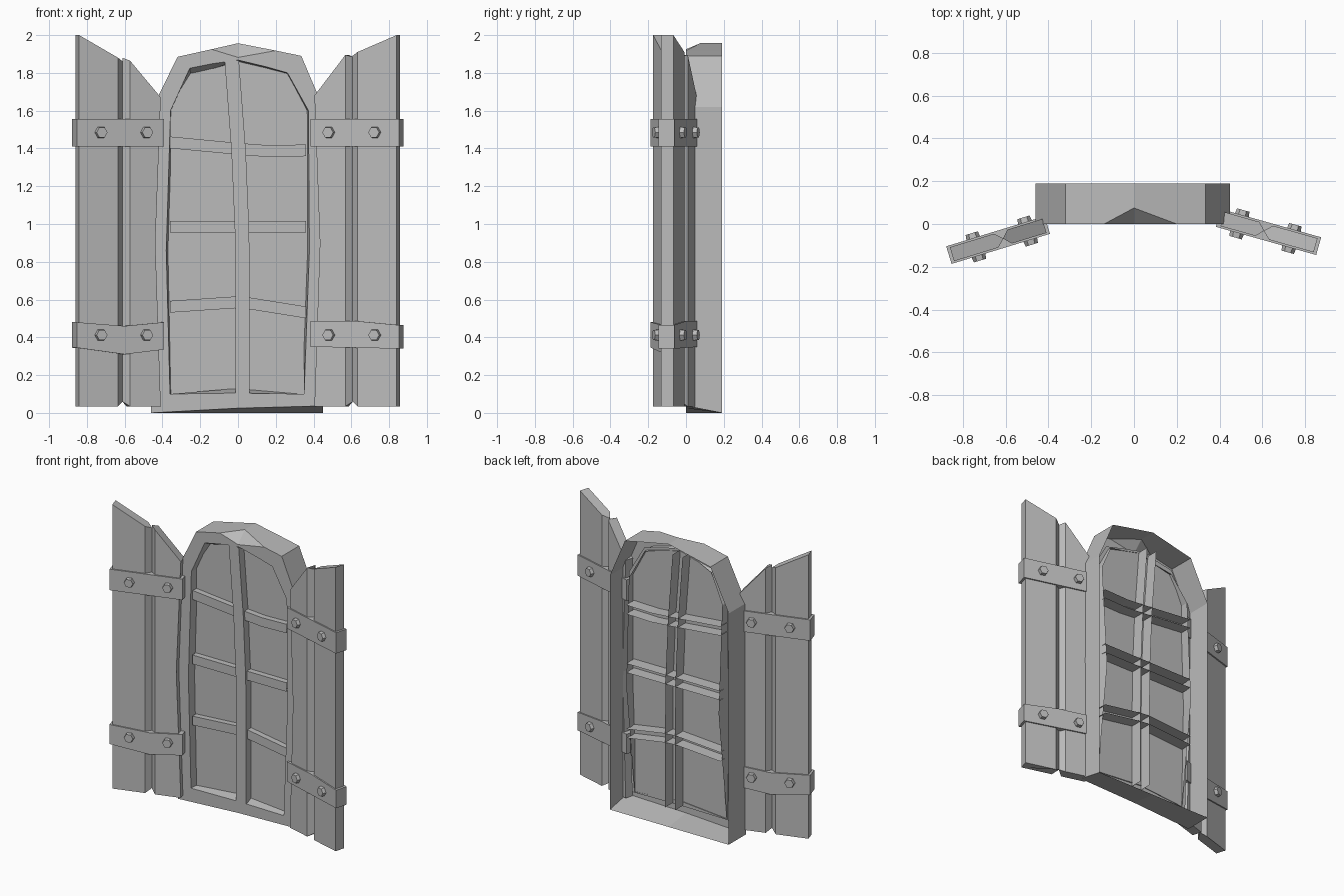
import bpy, bmesh
from math import cos, sin, radians
from mathutils import Matrix, Vector

if "Cube" in bpy.data.objects:
    bpy.data.objects.remove(bpy.data.objects["Cube"])

grey = bpy.data.materials.new("plain grey")
grey.use_nodes = True
grey.diffuse_color = (0.5, 0.5, 0.5, 1)
grey.node_tree.nodes["Principled BSDF"].inputs["Base Color"].default_value = (0.5, 0.5, 0.5, 1)


def finish(name, bm, matrix=None):
    bmesh.ops.recalc_face_normals(bm, faces=bm.faces)
    mesh = bpy.data.meshes.new(name)
    bm.to_mesh(mesh)
    bm.free()
    mesh.materials.append(grey)
    obj = bpy.data.objects.new(name, mesh)
    if matrix:
        obj.matrix_world = matrix
    bpy.context.collection.objects.link(obj)
    return obj


def loft(bm, loops, closed=True):
    """Skin matching vertex loops with quads."""
    for a, b in zip(loops, loops[1:]):
        n = len(a)
        for i in range(n if closed else n - 1):
            j = (i + 1) % n
            bm.faces.new((a[i], a[j], b[j], b[i]))


# Arched frame: outer wall, front ring and recess, open at the back
outer = [(-.46, 0), (0, .025), (.45, .037), (.45, .86), (.45, 1.62), (.335, 1.89),
         (.2, 1.918), (0, 1.882), (-.14, 1.925), (-.32, 1.885), (-.46, 1.6), (-.46, .86)]
inner = [(-.36, .1), (0, .105), (.35, .1), (.378, .86), (.373, 1.6), (.262, 1.8),
         (.15, 1.832), (0, 1.868), (-.14, 1.848), (-.255, 1.825), (-.357, 1.6), (-.38, .86)]
recess = [(-.355, .06, .1), (0, .06, .13), (.352, .06, .1), (.352, .15, .86), (.36, .11, 1.6),
          (.26, .08, 1.795), (.15, .06, 1.825), (0, .06, 1.86), (-.14, .06, 1.82),
          (-.25, .08, 1.785), (-.355, .11, 1.6), (-.355, .15, .86)]
CHIP = 7
bm = bmesh.new()
front = [bm.verts.new((x, 0, z)) for x, z in outer]
lip = [bm.verts.new((x, 0, z)) for x, z in inner]
deep = [bm.verts.new(p) for p in recess]
rear = [bm.verts.new((x, .19, 0 if i < 3 else 1.957 if i == CHIP else z))
        for i, (x, z) in enumerate(outer)]
loft(bm, [front, lip, deep])
ridge = bm.verts.new((0, .075, 1.957))
for i in range(len(front)):
    j = (i + 1) % len(front)
    a = ridge if i == CHIP else front[i]
    b = ridge if j == CHIP else front[j]
    bm.faces.new((a, b, rear[j], rear[i]))
for i in (CHIP - 1, CHIP):
    bm.faces.new((front[i], front[i + 1], ridge))
finish("window_frame", bm)

# Flat pane behind the opening
bm = bmesh.new()
bm.faces.new([bm.verts.new((x * 1.07, .055, .95 + (z - .95) * 1.01)) for x, z in inner])
finish("window_pane", bm)


# Glazing bars: hollow strips without a back face
def bar(name, path, half, side, y0, y1):
    bm = bmesh.new()
    loops = []
    for x, z in path:
        p = Vector((x, 0, z))
        s = Vector(side) * half
        loops.append([bm.verts.new(p + s * k + Vector((0, y, 0)))
                      for k, y in ((-1, y1), (-1, y0), (1, y0), (1, y1))])
    loft(bm, loops, closed=False)
    finish(name, bm)


bar("upright_bar", [(-.033, 1.865), (.003, 1.39), (.021, .97), (.024, .6), (.024, .1)],
    .038, (1, 0, 0), 0, .14)
crossbars = {
    "upper_crossbar": [(-.36, 1.432), (0, 1.398), (.17, 1.385), (.36, 1.39)],
    "middle_crossbar": [(-.36, .985), (.36, .985)],
    "lower_crossbar": [(-.36, .562), (-.02, .585), (.06, .58), (.36, .532)],
}
for name, path in crossbars.items():
    bar(name, path, .031, (0, 0, 1), .015, .14)


# Shutters: local x runs inwards from the outer edge, local -y is the front
def prism(name, section, levels, matrix):
    """Cross-section points, with one list of (x shift, z) per point at each level."""
    bm = bmesh.new()
    loops = [[bm.verts.new((u + d, v, z)) for (u, v), (d, z) in zip(section, level)]
             for level in levels]
    loft(bm, loops)
    bm.faces.new(loops[0])
    bm.faces.new(loops[-1])
    return finish(name, bm, matrix)


def strap(name, stations, length, matrix):
    bm = bmesh.new()
    t = .043
    loops = [[bm.verts.new((f * length, y, z)) for y, z in
              ((-t, lo), (t, lo), (t, hi), (-t, hi))] for f, lo, hi in stations]
    loft(bm, loops)
    bm.faces.new(loops[0])
    bm.faces.new(loops[-1])
    finish(name, bm, matrix)


def bolt(name, u, z, face, matrix):
    bm = bmesh.new()
    bmesh.ops.create_cone(bm, cap_ends=True, segments=6, radius1=.034, radius2=.03, depth=.03,
                          matrix=Matrix.Translation((u, face * .052, z))
                          @ Matrix.Rotation(radians(-90 * face), 4, 'X')
                          @ Matrix.Rotation(radians(30), 4, 'Z'))
    finish(name, bm, matrix)


def shutter(side, sign, origin, angle, length, tops, low_strap):
    c, s = cos(radians(angle)), sin(radians(angle))
    m = Matrix(((-sign * c, -sign * -s, 0, origin[0]), (s, c, 0, origin[1]),
                (0, 0, 1, 0), (0, 0, 0, 1)))
    if sign > 0:
        m = Matrix(((-c, -s, 0, origin[0]), (s, -c, 0, origin[1]),
                    (0, 0, 1, 0), (0, 0, 0, 1)))
    t = .034
    base, notch = .035, .06
    # Outer plank with a bevelled joint edge
    z0, z1, z2, z3, z4 = tops
    sec = [(.015, -t), (.231, -t), (.267, 0), (.231, t), (.015, t)]
    prism(side + "_outer_plank", sec,
          [[(0, base), (0, base), (0, notch), (0, base), (0, base)],
           [(0, z0), (0, z1), (0, z1 - .02), (0, z1), (0, z0)]], m)
    # Inner plank with a worn waist
    sec = [(.265, 0), (.297, -t), (.467, -t), (.467, t), (.297, t)]
    waist = [(0, .9), (0, .9), (-.03, .9), (-.03, .9), (0, .9)]
    prism(side + "_inner_plank", sec,
          [[(0, notch), (0, base), (0, base), (0, base), (0, base)], waist,
           [(0, z2), (0, z3), (0, z4), (0, z4), (0, z3)]], m)
    # Iron straps with hexagonal bolts on both faces
    strap(side + "_upper_strap", [(0, 1.41, 1.555), (1, 1.41, 1.555)], length, m)
    strap(side + "_lower_strap", low_strap, length, m)
    for level, z in (("upper", 1.485), ("lower", .412)):
        for place, u in (("outer", .132), ("inner", .385)):
            for where, face in (("front", -1), ("back", 1)):
                bolt(f"{side}_{level}_{place}_{where}_bolt", u, z, face, m)


shutter("right", -1, (-.8655, -.1455), 17, .481, (2.0, 1.88, 1.88, 1.865, 1.67),
        [(0, .345, .48), (.55, .31, .46), (1, .335, .48)])
shutter("left", 1, (.8635, -.1035), 15.7, .487, (2.0, 1.91, 1.885, 1.895, 1.68),
        [(0, .34, .465), (.5, .345, .487), (1, .35, .487)])
